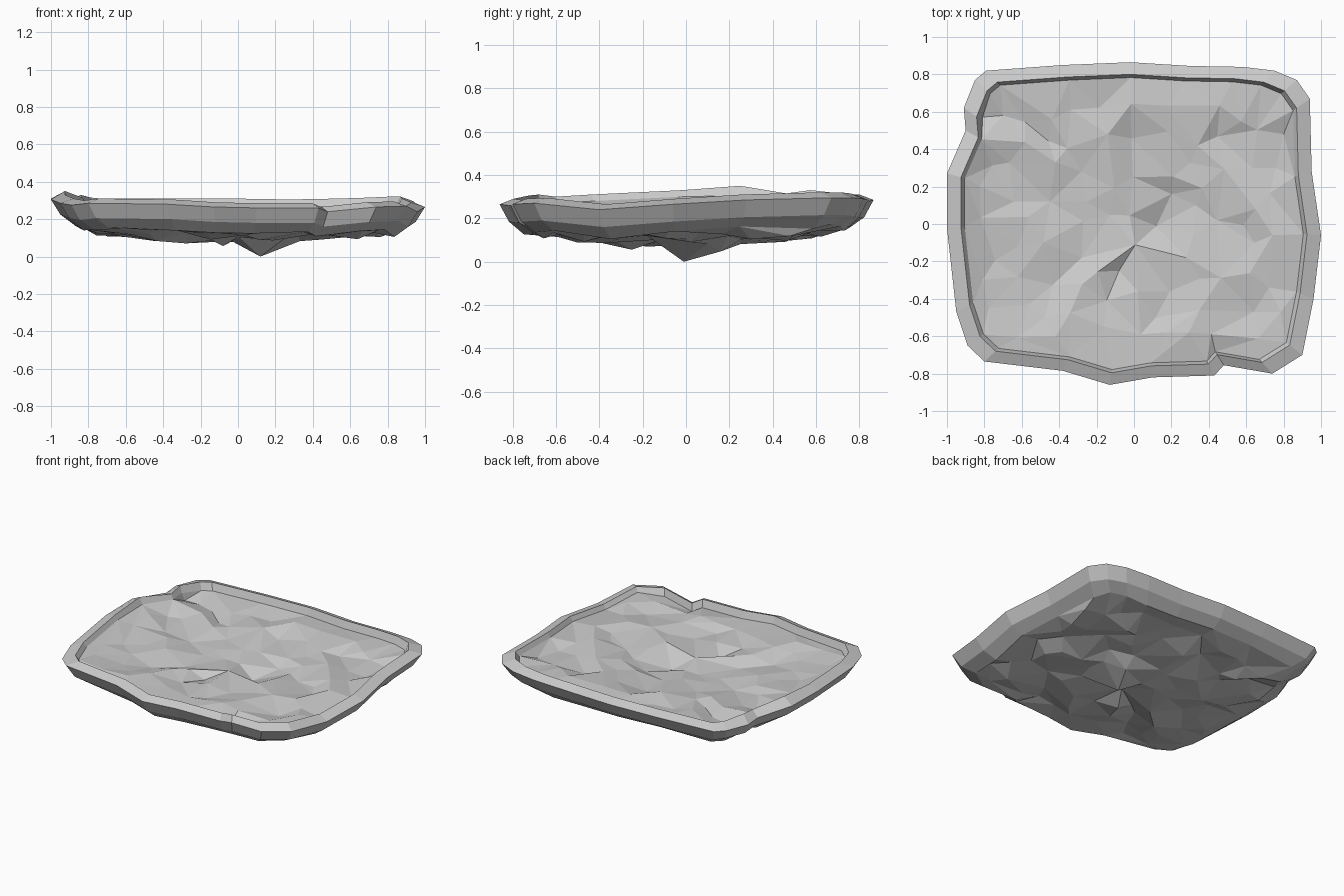
import bpy, bmesh, random
from mathutils import Vector
from mathutils.geometry import delaunay_2d_cdt

if "Cube" in bpy.data.objects:
    bpy.data.objects.remove(bpy.data.objects["Cube"])

random.seed(11)

# Outer rim edge, counter-clockwise: x, y, z
RIM = [(-1.0, .27, .31), (-1.0, -.02, .305), (-.95, -.47, .285), (-.89, -.65, .275),
       (-.80, -.735, .285), (-.38, -.785, .28), (-.13, -.86, .265), (.10, -.82, .26),
       (.43, -.81, .26), (.48, -.755, .24), (.74, -.80, .265), (.90, -.70, .27),
       (.96, -.40, .24), (1.0, -.06, .265), (.95, .28, .285), (.94, .67, .295),
       (.87, .77, .295), (.75, .82, .29), (.58, .84, .285), (.30, .845, .28),
       (-.02, .865, .285), (-.38, .85, .285), (-.79, .82, .285), (-.85, .77, .29),
       (-.91, .62, .29), (-.90, .50, .29)]

# Pronounced dents and folds: x, y, height offset
FOLDS = [(.12, -.01, -.096), (.34, .42, .02), (.33, .10, -.02), (.65, .08, .03),
         (.74, -.06, .03), (.80, .48, -.02), (-.42, .33, .02), (-.14, .48, .03),
         (-.62, -.12, .0), (-.28, -.18, -.03), (-.56, -.43, .0), (.02, -.36, .01),
         (.19, -.36, -.02), (.64, -.47, -.03), (-.70, .58, -.02), (.28, -.18, .02),
         (-.08, -.25, -.045), (.20, .16, -.05), (-.45, .12, -.025), (.76, .3, -.03)]


def dish(x, y):
    """Square distance from the centre of the shallow dish, 1 at the rim."""
    return max(abs(x) / .9, abs(y) / .78) ** 2


def under(x, y):
    return .095 + .055 * dish(x, y)


# Irregular interior points shared by the top and the underside
inner = FOLDS[:]
for i in range(-5, 6):
    for j in range(-4, 5):
        x = i * .155 + random.uniform(-.055, .055)
        y = j * .15 + random.uniform(-.055, .055)
        if all((x - p[0]) ** 2 + (y - p[1]) ** 2 > .0085 for p in inner):
            inner.append((x, y, random.uniform(-.03, .03)))

bm = bmesh.new()


def ring(scale, height):
    return [bm.verts.new((x * scale, y * scale, height(x, y, z))) for x, y, z in RIM]


def bridge(a, b):
    for i in range(len(a)):
        k = (i + 1) % len(a)
        bm.faces.new((a[i], a[k], b[k], b[i]))


def fill(border, height):
    """Triangulate the crumpled surface inside a ring."""
    verts = border + [bm.verts.new((x, y, height(x, y, d))) for x, y, d in inner]
    n = len(border)
    out = delaunay_2d_cdt([v.co.to_2d() for v in verts], [], [list(range(n))], 1, 1e-5)
    for tri in out[2]:
        bm.faces.new([verts[out[3][i][0]] for i in tri])


# Rim rings: crest, outer edge, lower edge, and the two interior borders
crest = ring(.925, lambda x, y, z: z + (.04 if x < -.9 and y > .2 else .025))
outer = ring(1, lambda x, y, z: z)
lower = ring(.95, lambda x, y, z: z - .08)
foot = ring(.905, lambda x, y, z: z - (.025 if abs(y) > .7 else .005))
base = ring(.87, lambda x, y, z: z - .13 + random.uniform(-.015, .01))
for a, b in ((foot, crest), (crest, outer), (outer, lower), (lower, base)):
    bridge(a, b)
fill(foot, lambda x, y, d: .222 + .04 * dish(x, y) + .75 * d)
fill(base, lambda x, y, d: under(x, y) + d)

# Rest the lowest point on the ground
low = min(v.co.z for v in bm.verts)
bmesh.ops.translate(bm, verts=bm.verts, vec=Vector((0, 0, -low)))
bmesh.ops.recalc_face_normals(bm, faces=bm.faces)

mesh = bpy.data.meshes.new("crumpled_tray")
bm.to_mesh(mesh)
bm.free()
bpy.context.collection.objects.link(bpy.data.objects.new("crumpled_tray", mesh))
